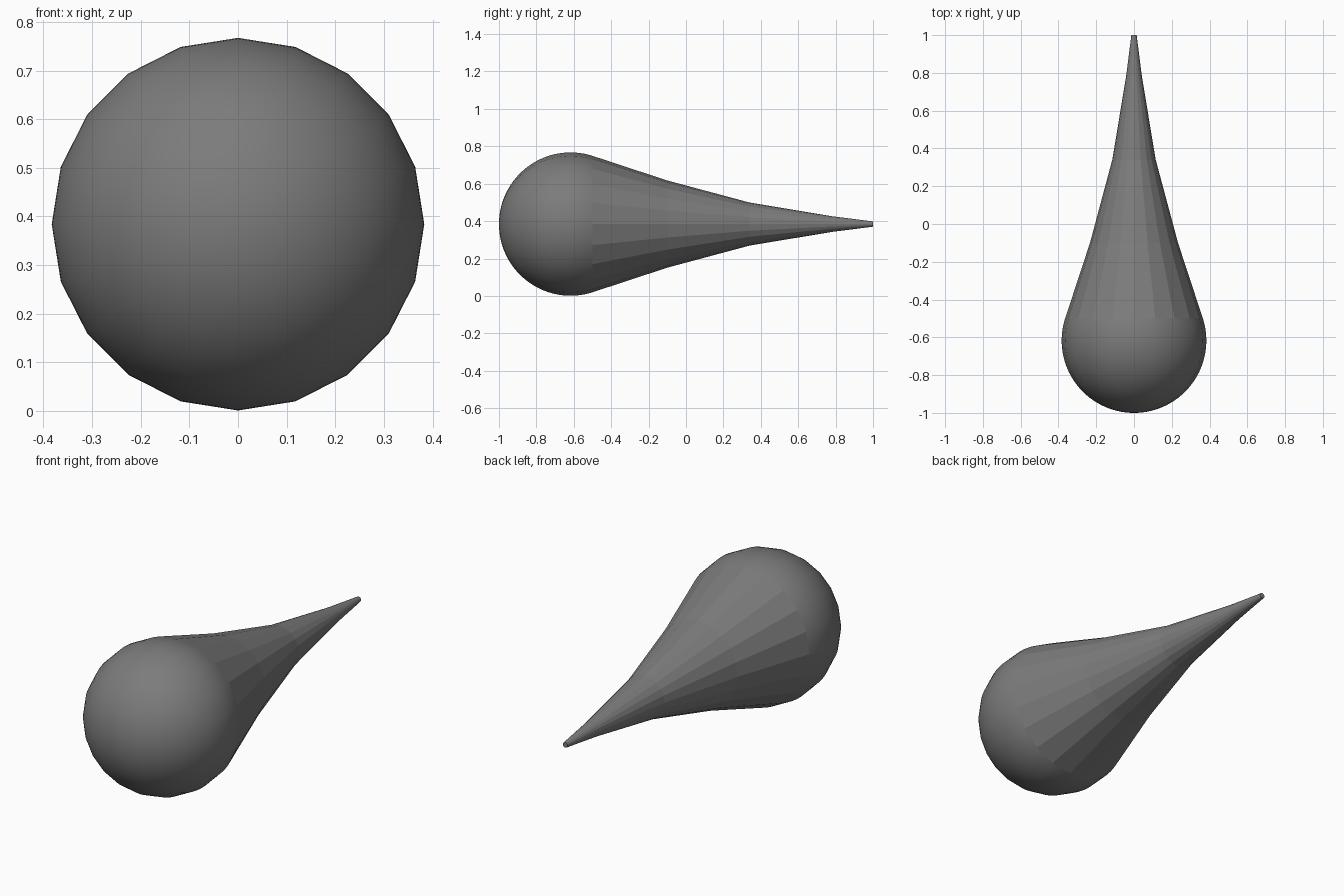
import bpy, bmesh
from math import sin, cos, pi, acos

if "Cube" in bpy.data.objects:
    bpy.data.objects.remove(bpy.data.objects["Cube"])

SIDES = 20
R = 0.383
CY = -1 + R      # centre of the round head along y
CZ = R * 1.003   # height of the axis

# dark grey finish shared by both parts
dark = bpy.data.materials.new("dark_grey")
dark.diffuse_color = (0.2, 0.2, 0.2, 1)
dark.use_nodes = True
dark.node_tree.nodes["Principled BSDF"].inputs["Base Color"].default_value = dark.diffuse_color


def lathe(name, profile, smooth, cap_end=False):
    """Revolve (y, radius) points around the lengthwise axis."""
    bm = bmesh.new()
    rings = []
    for y, r in profile:
        if r < 1e-5:
            rings.append([bm.verts.new((0, y, CZ))] * SIDES)
        else:
            rings.append([bm.verts.new((r * sin(2 * pi * i / SIDES), y,
                                        CZ + r * cos(2 * pi * i / SIDES)))
                          for i in range(SIDES)])
    for a, b in zip(rings, rings[1:]):
        for i in range(SIDES):
            j = (i + 1) % SIDES
            bm.faces.new(list(dict.fromkeys((a[i], a[j], b[j], b[i]))))
    if cap_end:
        bm.faces.new(rings[-1])
    bmesh.ops.recalc_face_normals(bm, faces=bm.faces)
    # keep the open shells facing outward
    if sum((f.calc_center_median().z - CZ) * f.normal.z for f in bm.faces) < 0:
        bmesh.ops.reverse_faces(bm, faces=bm.faces)
    for f in bm.faces:
        f.smooth = smooth
    mesh = bpy.data.meshes.new(name)
    bm.to_mesh(mesh)
    bm.free()
    mesh.materials.append(dark)
    obj = bpy.data.objects.new(name, mesh)
    bpy.context.collection.objects.link(obj)
    return obj


# round head: smooth, finely stepped along its length
STEPS = 32
join_y = -0.5
end = pi - acos((join_y - CY) / R)
head = [(CY - R * cos(end * k / STEPS), R * sin(end * k / STEPS))
        for k in range(STEPS + 1)]
lathe("round_head", head, True)

# tapering tail: flat facets with a blunt tip
tail = [head[-1], (-0.1, 0.233), (0.34, 0.115), (0.78, 0.042), (1.0, 0.014)]
lathe("tapered_tail", tail, False, cap_end=True)
